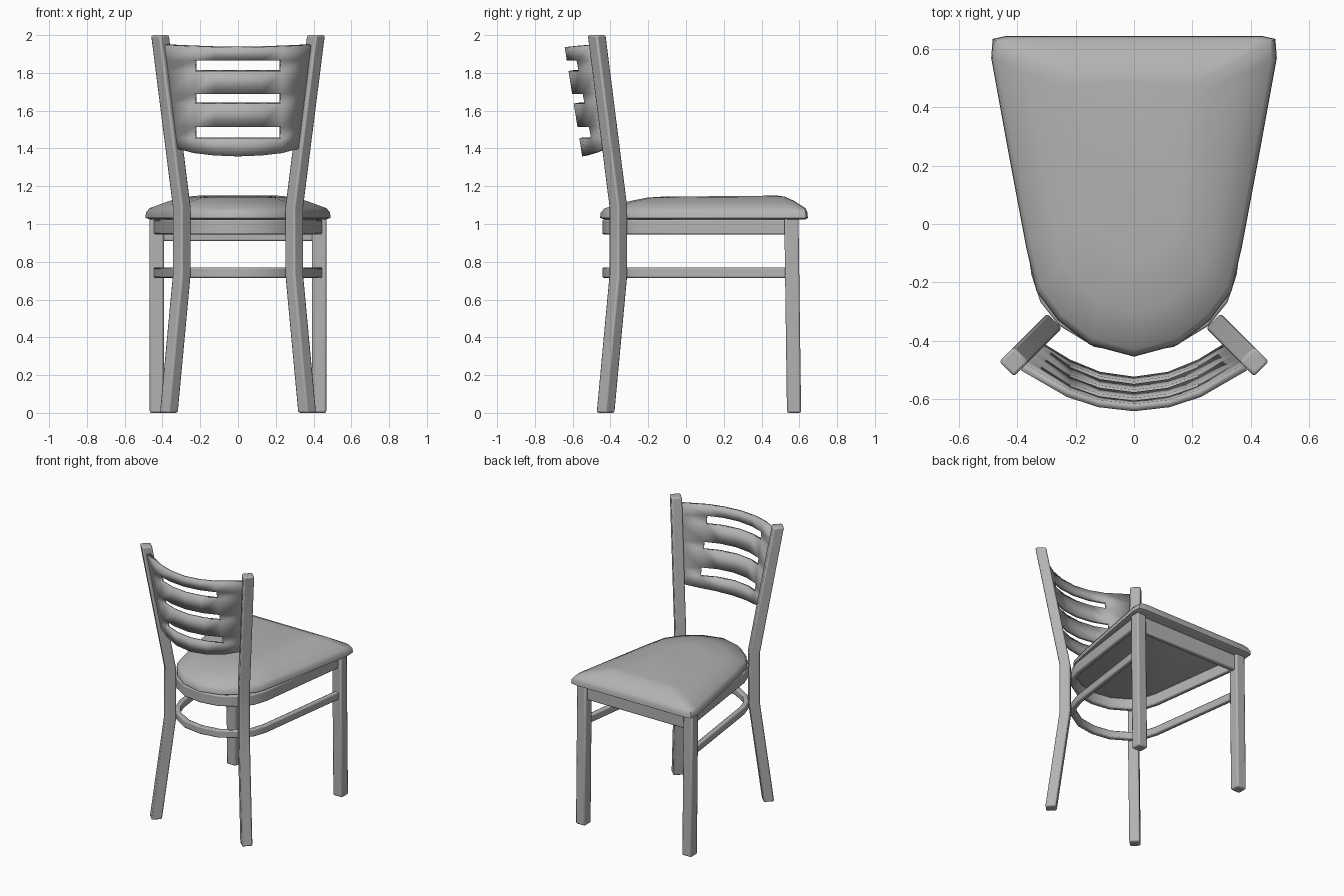
import bpy, bmesh, math
from mathutils import Vector

cube = bpy.data.objects.get("Cube")
if cube:
    bpy.data.objects.remove(cube, do_unlink=True)

GREY = (0.45, 0.45, 0.45, 1)
mat = bpy.data.materials.new("plain grey")
mat.use_nodes = True
mat.diffuse_color = GREY
mat.node_tree.nodes["Principled BSDF"].inputs["Base Color"].default_value = GREY


def finish(name, bm, bevel=0, angle=30):
    """Turn a bmesh into a shaded object with the chair colour."""
    bmesh.ops.recalc_face_normals(bm, faces=bm.faces)
    mesh = bpy.data.meshes.new(name)
    bm.to_mesh(mesh)
    bm.free()
    obj = bpy.data.objects.new(name, mesh)
    bpy.context.collection.objects.link(obj)
    mesh.materials.append(mat)
    if bevel:
        mod = obj.modifiers.new("soft edges", 'BEVEL')
        mod.width, mod.segments, mod.limit_method = bevel, 2, 'ANGLE'
        mod.angle_limit = math.radians(50)
    bpy.ops.object.select_all(action='DESELECT')
    obj.select_set(True)
    bpy.context.view_layer.objects.active = obj
    bpy.ops.object.shade_smooth_by_angle(angle=math.radians(angle))
    return obj


def loft(name, rings, bevel=0, angle=30):
    """Skin a stack of closed rings and cap both ends."""
    bm = bmesh.new()
    loops = [[bm.verts.new(p) for p in ring] for ring in rings]
    n = len(loops[0])
    for a, b in zip(loops, loops[1:]):
        for i in range(n):
            j = (i + 1) % n
            bm.faces.new((a[i], a[j], b[j], b[i]))
    bm.faces.new(loops[0])
    bm.faces.new(loops[-1])
    return finish(name, bm, bevel, angle)


def leg(name, path, side, turn):
    r = side / math.sqrt(2)
    rings = [[(x + r * math.cos(turn + k * math.pi / 2),
               y + r * math.sin(turn + k * math.pi / 2), z) for k in range(4)]
             for x, y, z in path]
    return loft(name, rings, 0.01)


def rail(name, path, width, low, high, bevel=0.008):
    """Flat bar along a plan path with mitred corners."""
    pts = [Vector(p) for p in path]
    rings = []
    for i, p in enumerate(pts):
        d0 = (p - pts[max(i - 1, 0)]).normalized()
        d1 = (pts[min(i + 1, len(pts) - 1)] - p).normalized()
        t = (d0 + d1).normalized()
        side = Vector((-t.y, t.x)) * width / 2 / max(t.dot(d0), t.dot(d1))
        a, b = p - side, p + side
        rings.append([(a.x, a.y, low), (b.x, b.y, low), (b.x, b.y, high), (a.x, a.y, high)])
    return loft(name, rings, bevel)


def mirrored(half):
    """Complete a plan path whose last point is on the centre line."""
    return half + [(-x, y) for x, y in reversed(half[:-1])]


# Legs: bent posts turned 45 degrees carry the back, straight ones the other end
for s, label in ((1, "left"), (-1, "right")):
    post = [(s * d, -d - 0.06, z) for d, z in
            ((0.366, 0), (0.298, 0.73), (0.298, 1.09), (0.413, 2))]
    leg("back_post_" + label, post, 0.072, 0)
    leg("straight_leg_" + label, [(s * 0.43, 0.572, 0), (s * 0.43, 0.558, 1.03)],
        0.075, math.pi / 4)

# Curved apron and stretcher running inside the posts
plan = mirrored([(0.43, 0.54), (0.335, -0.17), (0.305, -0.26), (0.245, -0.335),
                 (0.13, -0.405), (0, -0.425)])
rail("seat_apron", plan, 0.035, 0.945, 1.025)
rail("stretcher", plan, 0.035, 0.715, 0.77)
rail("cross_rail", [(-0.41, 0.56), (0.41, 0.56)], 0.035, 0.91, 1.025)

# Cushioned seat: rings from the underside to a raised plateau
outline = mirrored([(0, 0.645), (0.25, 0.645), (0.44, 0.645), (0.485, 0.635), (0.49, 0.57),
                    (0.43, 0.24), (0.37, -0.08), (0.335, -0.23), (0.26, -0.33),
                    (0.15, -0.415), (0, -0.455)])[:-1]


def seat_ring(f, z_rim, lift):
    """f = 0 at the rim, 1 at the plateau edge."""
    ring = []
    for x, y in outline:
        py = 0.5 + (y - 0.645) * 0.6
        ring.append((x * (1 - 0.52 * f), y + (py - y) * f, z_rim + lift * (1 + 0.12 * py)))
    return ring


loft("seat_cushion", [seat_ring(0.08, 1.025, 0), seat_ring(0, 1.032, 0),
                      seat_ring(0.01, 1.06, 0), seat_ring(0.08, 1.075, 0.008),
                      seat_ring(0.5, 1.075, 0.045), seat_ring(0.85, 1.075, 0.066),
                      seat_ring(1.1, 1.075, 0.071)], 0, 40)

# Curved back panel with three slots
xs = [-1, -0.225, -0.12, 0, 0.12, 0.225, 1]
zs = [None, 1.457, 1.515, 1.64, 1.69, 1.812, 1.868, None]
bm = bmesh.new()
grid = []
for r, z0 in enumerate(zs):
    row = []
    for c, x in enumerate(xs):
        end = abs(x) == 1
        bow = 1 if end else (x / 0.345) ** 2
        z = z0 or (1.36 + 0.04 * bow if r == 0 else 1.937 + 0.012 * bow)
        k = (z - 1.4) / 0.54
        w = 0.313 + 0.067 * k
        if end:
            x *= w
        mid, tip = -0.543 - 0.087 * k, -0.423 - 0.067 * k
        row.append(bm.verts.new((x, mid + (tip - mid) * (x / w) ** 2, z)))
    grid.append(row)
for r in range(len(zs) - 1):
    for c in range(len(xs) - 1):
        if r % 2 == 1 and 0 < c < len(xs) - 2:
            continue
        bm.faces.new((grid[r][c], grid[r][c + 1], grid[r + 1][c + 1], grid[r + 1][c]))
panel = finish("back_panel", bm)
solid = panel.modifiers.new("thickness", 'SOLIDIFY')
solid.thickness, solid.offset = 0.026, 0
